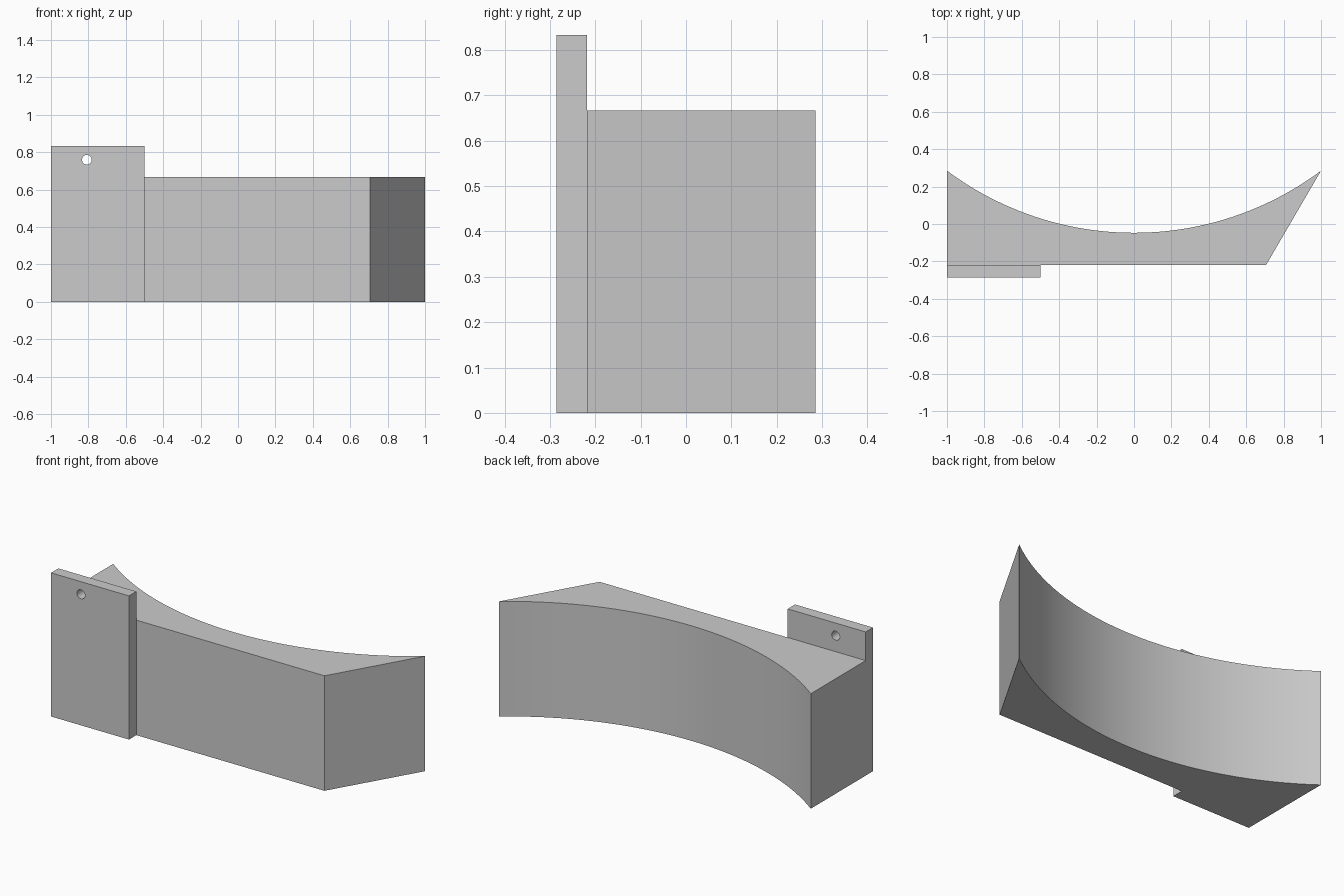
import bpy
import bmesh
import math

cube = bpy.data.objects.get("Cube")
if cube:
    bpy.data.objects.remove(cube, do_unlink=True)

# Single grey finish
grey = bpy.data.materials.new("plain_grey")
grey.use_nodes = True
colour = (0.6, 0.6, 0.6, 1)
grey.diffuse_color = colour
grey.node_tree.nodes["Principled BSDF"].inputs["Base Color"].default_value = colour


def prism(name, outline, height):
    """Extrude a plan outline (x, y) upward from the ground."""
    bm = bmesh.new()
    base = bm.faces.new([bm.verts.new((x, y, 0)) for x, y in outline])
    top = bmesh.ops.extrude_face_region(bm, geom=[base])["geom"]
    bmesh.ops.translate(bm, vec=(0, 0, height),
                        verts=[v for v in top if isinstance(v, bmesh.types.BMVert)])
    bmesh.ops.recalc_face_normals(bm, faces=bm.faces)
    mesh = bpy.data.meshes.new(name)
    bm.to_mesh(mesh)
    bm.free()
    mesh.materials.append(grey)
    obj = bpy.data.objects.new(name, mesh)
    bpy.context.collection.objects.link(obj)
    return obj


FRONT, BACK, JOINT = -0.285, 0.285, -0.218

# Body: flat front, slanted left end, concave arc along the back
sagitta = 0.332
radius = (1 + sagitta ** 2) / (2 * sagitta)
half_angle = math.asin(1 / radius)
centre_y = BACK - sagitta + radius
steps = 48
arc = []
for i in range(steps + 1):
    a = half_angle * (1 - 2 * i / steps)
    arc.append((radius * math.sin(a), centre_y - radius * math.cos(a)))
body = prism("curved_body", [(-1, JOINT), (0.707, JOINT)] + arc, 0.667)

# Mounting plate on the front, taller than the body
plate = prism("mounting_plate",
              [(-1, FRONT), (-0.5, FRONT), (-0.5, JOINT), (-1, JOINT)], 0.833)

# Screw hole through the plate
bpy.ops.mesh.primitive_cylinder_add(vertices=32, radius=0.026, depth=0.3,
                                    location=(-0.808, JOINT, 0.76),
                                    rotation=(math.pi / 2, 0, 0))
cutter = bpy.context.object
cutter.name = "hole_cutter"
cutter.data.materials.append(grey)
cutter.hide_render = True
cutter.display_type = 'WIRE'

hole = plate.modifiers.new("screw_hole", 'BOOLEAN')
hole.operation = 'DIFFERENCE'
hole.solver = 'EXACT'
hole.object = cutter
bpy.context.view_layer.objects.active = plate
bpy.ops.object.modifier_apply(modifier=hole.name)
bpy.data.objects.remove(cutter, do_unlink=True)

# Smooth the arc and the hole, keep the edges crisp
bpy.ops.object.select_all(action='DESELECT')
for obj in (body, plate):
    obj.select_set(True)
bpy.context.view_layer.objects.active = body
bpy.ops.object.shade_smooth_by_angle(angle=math.radians(30))
